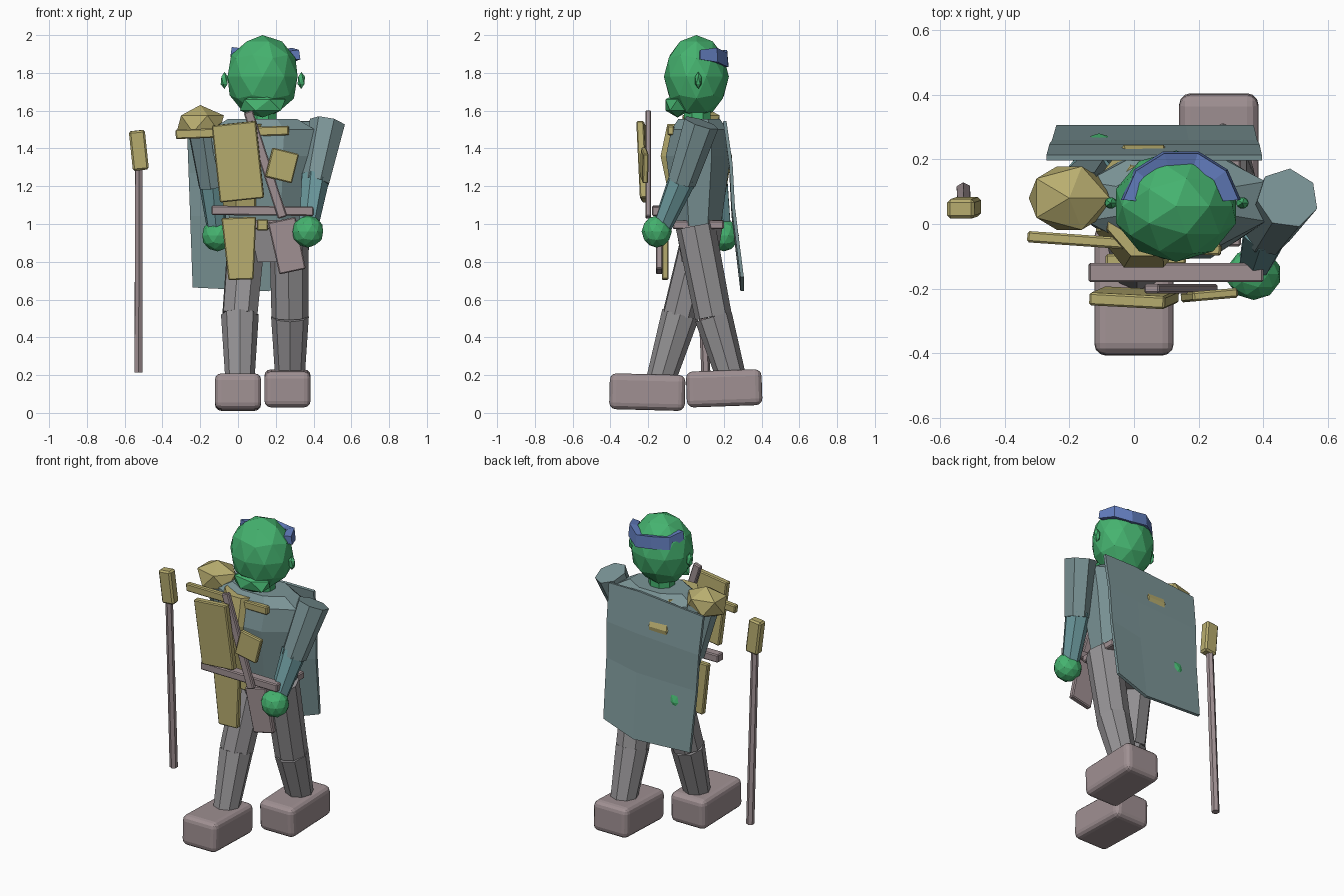
import bpy, bmesh
from math import radians, cos, sin, pi
from mathutils import Vector, Matrix

if "Cube" in bpy.data.objects:
    bpy.data.objects.remove(bpy.data.objects["Cube"])

def mat(name, c):
    m = bpy.data.materials.new(name)
    m.diffuse_color = (*c, 1)
    m.use_nodes = True
    m.node_tree.nodes["Principled BSDF"].inputs["Base Color"].default_value = m.diffuse_color
    return m

GREEN = mat("skin_green", (0.06, 0.45, 0.16))
OCHRE = mat("ochre", (0.48, 0.42, 0.16))
BLUE = mat("blue", (0.12, 0.2, 0.5))
TEAL = mat("teal_cloth", (0.2, 0.3, 0.31))
FORE = mat("teal_sleeve", (0.15, 0.32, 0.34))
GREY = mat("trouser_grey", (0.3, 0.29, 0.3))
MAUVE = mat("mauve_leather", (0.35, 0.28, 0.29))

def finish(name, bm, m):
    bmesh.ops.recalc_face_normals(bm, faces=bm.faces)
    me = bpy.data.meshes.new(name)
    bm.to_mesh(me)
    bm.free()
    me.materials.append(m)
    ob = bpy.data.objects.new(name, me)
    bpy.context.collection.objects.link(ob)
    return ob

def box(name, loc, size, m, rot=(0, 0, 0), bevel=0.006, taper=1.0, seg=1):
    bm = bmesh.new()
    bmesh.ops.create_cube(bm, size=1)
    for v in bm.verts:
        k = taper if v.co.z < 0 else 1
        v.co = Vector((v.co.x * size[0] * k, v.co.y * size[1], v.co.z * size[2]))
    bmesh.ops.bevel(bm, geom=bm.edges[:], offset=bevel, segments=seg, affect='EDGES', profile=0.5)
    ob = finish(name, bm, m)
    ob.location = loc
    ob.rotation_euler = [radians(a) for a in rot]
    return ob

def ball(name, loc, rad, m, sub=2):
    bm = bmesh.new()
    bmesh.ops.create_icosphere(bm, subdivisions=sub, radius=1)
    bmesh.ops.transform(bm, matrix=Matrix.Diagonal((*rad, 1)), verts=bm.verts)
    ob = finish(name, bm, m)
    ob.location = loc
    return ob

def loft(name, rings, m, n=8):
    """Rings of (centre x, y, z, radius x, radius y), each lying level."""
    bm = bmesh.new()
    loops = [[bm.verts.new((x + rx * cos(2 * pi * (i + 0.5) / n),
                            y + ry * sin(2 * pi * (i + 0.5) / n), z))
              for i in range(n)] for x, y, z, rx, ry in rings]
    for a, b in zip(loops, loops[1:]):
        for i in range(n):
            bm.faces.new((a[i], a[(i + 1) % n], b[(i + 1) % n], b[i]))
    bm.faces.new(loops[0])
    bm.faces.new(loops[-1])
    return finish(name, bm, m)

def limb(name, a, b, r1, r2, m, n=7):
    a, b = Vector(a), Vector(b)
    d = b - a
    bm = bmesh.new()
    bmesh.ops.create_cone(bm, cap_ends=True, segments=n, radius1=r1, radius2=r2, depth=d.length)
    ob = finish(name, bm, m)
    ob.location = (a + b) / 2
    ob.rotation_euler = d.to_track_quat('Z', 'Y').to_euler()
    return ob

# head, chin, ears, neck
ball("head", (0.13, 0.055, 1.78), (0.195, 0.172, 0.22), GREEN)
ball("chin", (0.13, -0.045, 1.63), (0.135, 0.075, 0.066), GREEN, 1)
for side, x in (("right", -0.072), ("left", 0.335)):
    ball(side + "_ear", (x, 0.065, 1.76), (0.022, 0.02, 0.045), GREEN, 1)
loft("neck", [(0.13, 0.06, 1.5, 0.08, 0.075), (0.13, 0.06, 1.63, 0.08, 0.075)], GREEN)

# headband around the back of the skull
bm = bmesh.new()
rows = []
for i in range(6):
    t = radians(5 + 34 * i)
    w = 0.03 if i in (0, 5) else 0.045
    z = 1.895 - 0.035 * sin(t)
    if i % 2:
        z += 0.015
    rows.append([bm.verts.new((0.145 + k * 0.186 * cos(t), 0.06 + k * 0.172 * sin(t), z + dz))
                 for k, dz in ((1, -w * 0.7), (0.96, w), (0.7, w * 0.8), (0.75, -w * 0.7))])
for a, b in zip(rows, rows[1:]):
    for j in range(4):
        bm.faces.new((a[j], a[(j + 1) % 4], b[(j + 1) % 4], b[j]))
bm.faces.new(rows[0])
bm.faces.new(rows[-1])
finish("headband", bm, BLUE)

# torso, breastplate, pelvis, waistband
loft("torso", [(0.15, 0.065, 0.99, 0.2, 0.13), (0.13, 0.065, 1.36, 0.28, 0.185),
               (0.13, 0.07, 1.5, 0.3, 0.16), (0.13, 0.07, 1.555, 0.2, 0.12)], TEAL)
loft("breastplate", [(0.04, 0.06, 1.05, 0.12, 0.14), (0.03, 0.055, 1.36, 0.16, 0.205),
                     (0.04, 0.04, 1.53, 0.13, 0.15)], OCHRE)
loft("pelvis", [(0.16, 0.07, 0.8, 0.15, 0.1), (0.15, 0.07, 1.02, 0.2, 0.14)], GREY)
box("waistband", (0.15, 0.065, 0.995), (0.36, 0.27, 0.045), MAUVE)

# cape: a bent sheet with an uneven hem
bm = bmesh.new()
xs = [(-0.27, -0.24), (0.18, 0.16), (0.395, 0.37)]
hem = [0.665, 0.645, 0.72]
prof = [(0, 0.205), (0.28, 0.238), (0.55, 0.25), (1, 0.297)]
grid = [[bm.verts.new((a + (b - a) * t, y, (1.545 - 0.04 * (i == 0)) * (1 - t) + h * t))
         for i, ((a, b), h) in enumerate(zip(xs, hem))] for t, y in prof]
for r, s in zip(grid, grid[1:]):
    for i in range(2):
        bm.faces.new((r[i], r[i + 1], s[i + 1], s[i]))
cape = finish("cape", bm, TEAL)
mod = cape.modifiers.new("thickness", 'SOLIDIFY')
mod.thickness = 0.018
mod.offset = 0

# arms and hands
for side, sh, el, wr, hand in (
        ("left", (0.475, 0.08, 1.535), (0.41, -0.025, 1.22), (0.372, -0.13, 0.98), (0.37, -0.155, 0.96)),
        ("right", (-0.175, 0.08, 1.5), (-0.135, 0.14, 1.2), (-0.115, 0.19, 0.98), (-0.108, 0.2, 0.94))):
    limb(side + "_upper_arm", sh, el, 0.097, 0.077, TEAL)
    limb(side + "_forearm", (Vector(el) + Vector((0, 0.01, 0.03))), wr, 0.077, 0.052, FORE)
    ball(side + "_hand", hand, (0.085, 0.08, 0.085), GREEN)

# legs and bevelled boots
for side, hip, knee, ankle, foot, tilt in (
        ("right", (0.05, 0.09, 0.99), (0.01, -0.03, 0.52), (0.01, -0.135, 0.17), (0, -0.205, 0.11), 1.5),
        ("left", (0.27, 0.05, 0.99), (0.275, 0.145, 0.51), (0.275, 0.245, 0.17), (0.262, 0.202, 0.13), 2)):
    limb(side + "_thigh", hip, knee, 0.105, 0.098, GREY, 8)
    limb(side + "_shin", knee, ankle, 0.1, 0.077, GREY, 8)
    box(side + "_boot", foot, (0.245, 0.4, 0.19), MAUVE,
        (tilt if side == "left" else -tilt, 0, 0), 0.035, 1, 3)

# shoulder guard and collar bar
ball("shoulder_guard", (-0.2, 0.08, 1.53), (0.14, 0.115, 0.1), OCHRE, 1)
box("collar_bar", (-0.03, -0.06, 1.485), (0.6, 0.035, 0.05), OCHRE, (0, -2, -4))

# front plates, strap and belt
box("chest_plate", (0.0, -0.228, 1.33), (0.235, 0.04, 0.41), OCHRE, (3, -6, -3))
box("small_plate", (0.233, -0.22, 1.31), (0.145, 0.03, 0.16), OCHRE, (0, 14, 5))
box("chest_strap", (0.145, -0.2, 1.315), (0.05, 0.03, 0.59), MAUVE, (0, -18, 0))
box("belt", (0.13, -0.15, 1.07), (0.54, 0.06, 0.05), MAUVE, (0, 0.5, 0))
box("buckle", (0.13, -0.11, 0.995), (0.06, 0.03, 0.06), OCHRE)
box("right_hip_flap", (0.01, -0.11, 0.87), (0.185, 0.035, 0.33), OCHRE, (0, -2, 0), 0.006, 0.72)
box("left_hip_flap", (0.26, -0.142, 0.885), (0.15, 0.035, 0.28), MAUVE, (0, -12, 0), 0.006, 0.95)

# staff with block head
limb("staff", (-0.527, 0.105, 0.215), (-0.525, 0.055, 1.32), 0.024, 0.022, MAUVE, 6)
box("staff_head", (-0.525, 0.05, 1.39), (0.085, 0.06, 0.21), OCHRE, (2, -6, 0), 0.01)
